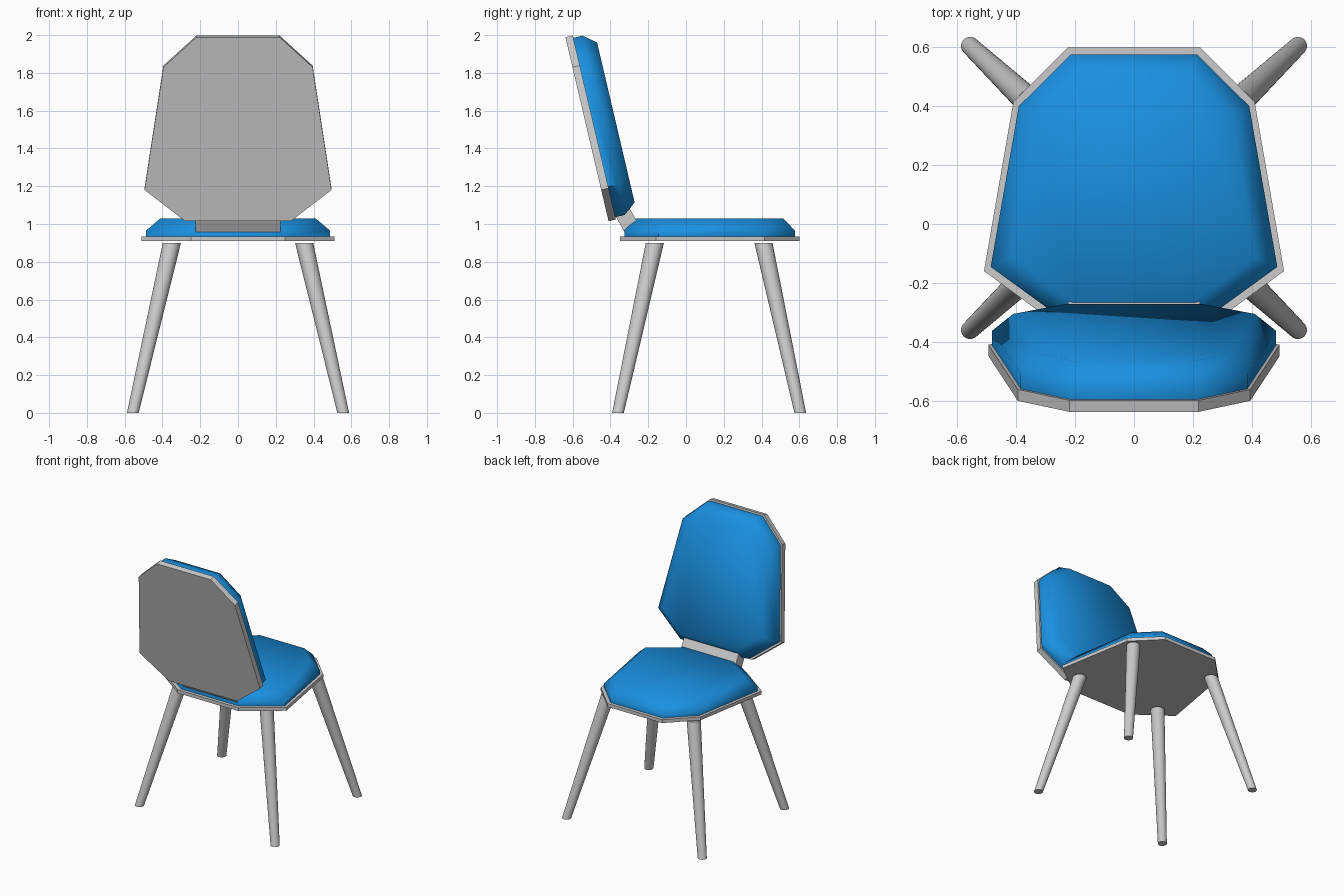
import bpy, bmesh, math
from mathutils import Matrix, Vector

if "Cube" in bpy.data.objects:
    bpy.data.objects.remove(bpy.data.objects["Cube"])

blue = bpy.data.materials.new("blue_fabric")
blue.diffuse_color = (0.01, 0.28, 0.75, 1)
blue.use_nodes = True
blue.node_tree.nodes["Principled BSDF"].inputs["Base Color"].default_value = blue.diffuse_color


def loft(name, rings, mat=None, smooth=None):
    """Skin a stack of equal-length rings and cap both ends."""
    bm = bmesh.new()
    loops = [[bm.verts.new(p) for p in ring] for ring in rings]
    n = len(loops[0])
    for a, b in zip(loops, loops[1:]):
        for i in range(n):
            j = (i + 1) % n
            bm.faces.new((a[i], a[j], b[j], b[i]))
    bm.faces.new(loops[0])
    bm.faces.new(loops[-1])
    bmesh.ops.recalc_face_normals(bm, faces=bm.faces)
    me = bpy.data.meshes.new(name)
    bm.to_mesh(me)
    bm.free()
    ob = bpy.data.objects.new(name, me)
    bpy.context.collection.objects.link(ob)
    if mat:
        me.materials.append(mat)
    if smooth:
        bpy.context.view_layer.objects.active = ob
        ob.select_set(True)
        bpy.ops.object.shade_smooth_by_angle(angle=math.radians(smooth))
        ob.select_set(False)
    return ob


def octagon(half, z, sx=1, sy=1):
    """Mirror half an outline in x; scale it about its middle height."""
    pts = half + [(-x, y) for x, y in reversed(half)]
    cy = (half[0][1] + half[-1][1]) / 2
    return [(x * sx, cy + (y - cy) * sy, z) for x, y in pts]


# Seat board and cushion
seat = [(0.25, -0.35), (0.51, -0.16), (0.41, 0.415), (0.225, 0.60)]
loft("seat_board", [octagon(seat, 0.91), octagon(seat, 0.935)])
loft("seat_cushion", [octagon(seat, 0.935, 0.955, 0.95),
                      octagon(seat, 0.965, 0.955, 0.95),
                      octagon(seat, 1.028, 0.81, 0.825)], blue, 60)

# Backrest board and cushion, modelled flat then tilted backwards
back = [(0.28, 0.0), (0.495, 0.17), (0.395, 0.837), (0.22, 1.0)]
tilt = (Matrix.Translation((0, -0.41, 1.015))
        @ Matrix.Rotation(math.radians(13.2), 4, 'X')
        @ Matrix(((-1, 0, 0, 0), (0, 0, 1, 0), (0, 1, 0, 0), (0, 0, 0, 1))))
parts = [
    loft("backrest_board", [octagon(back, 0), octagon(back, 0.04)]),
    loft("backrest_cushion", [octagon(back, 0.04, 0.975, 0.975),
                              octagon(back, 0.09, 0.975, 0.975),
                              octagon(back, 0.157, 0.83, 0.87)], blue, 60)]
for ob in parts:
    ob.data.transform(tilt)
    bm = bmesh.new()
    bm.from_mesh(ob.data)
    bmesh.ops.recalc_face_normals(bm, faces=bm.faces)
    bm.to_mesh(ob.data)
    bm.free()

# Slanted bracket joining seat and backrest
side = [(-0.32, 0.947), (-0.245, 0.987), (-0.308, 1.10), (-0.383, 1.06)]
loft("back_bracket", [[(x, y, z) for y, z in side] for x in (-0.225, 0.225)])

# Splayed tapering legs
N = 24
for fb, ytop, ybot in (("front", -0.165, -0.36), ("back", 0.41, 0.605)):
    for lr, s in (("left", -1), ("right", 1)):
        rings = []
        for x, y, z, r in ((0.557, ybot, 0, 0.031), (0.35, ytop, 0.90, 0.048)):
            rings.append([(s * x + r * math.cos(2 * math.pi * i / N),
                           y + r * math.sin(2 * math.pi * i / N), z)
                          for i in range(N)])
        loft(f"{fb}_{lr}_leg", rings, smooth=40)
